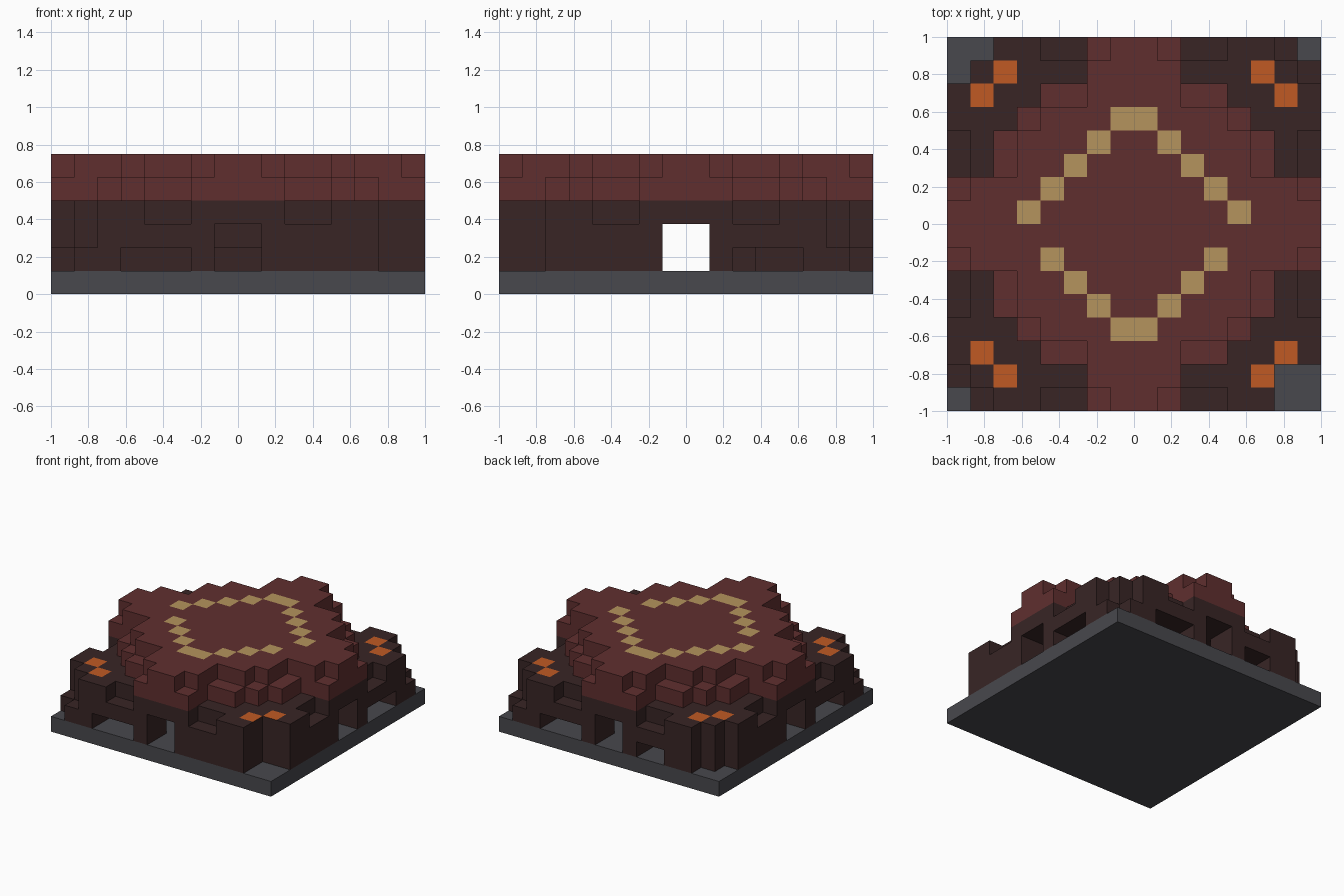
import bpy
import bmesh
import math
from mathutils import Vector

if "Cube" in bpy.data.objects:
    bpy.data.objects.remove(bpy.data.objects["Cube"], do_unlink=True)

CELL = 0.125
HALF = 8  # cells from the centre to each edge


def linear(c):
    c /= 255
    return c / 12.92 if c <= 0.04045 else ((c + 0.055) / 1.055) ** 2.4


def material(name, *rgb):
    mat = bpy.data.materials.new(name)
    mat.use_nodes = True
    color = [linear(c) for c in rgb] + [1.0]
    mat.diffuse_color = color
    bsdf = next(n for n in mat.node_tree.nodes if n.type == 'BSDF_PRINCIPLED')
    bsdf.inputs["Base Color"].default_value = color
    return mat


stone = material("grey stone", 72, 72, 77)
wood = material("dark brown", 56, 37, 37)
red = material("dark red", 96, 47, 47)
gold = material("gold", 181, 148, 93)
orange = material("orange", 192, 90, 36)


def ring(i):
    """Distance of a cell from the centre line, in cells."""
    return i if i >= 0 else -i - 1


def block_part(name, layers, filled, mats, accent=None):
    """Outer skin of every cell passing the rule; accent cells get a second colour on top."""
    span = range(-HALF, HALF)
    cells = {(i, j, k) for i in span for j in span for k in layers if filled(i, j, k)}
    bm = bmesh.new()
    corners = {}

    def vert(p):
        key = tuple(round(c) for c in p)
        if key not in corners:
            corners[key] = bm.verts.new(Vector(key) * CELL)
        return corners[key]

    for cell in sorted(cells):
        for axis in range(3):
            for side in (0, 1):
                n = list(cell)
                n[axis] += 2 * side - 1
                if tuple(n) in cells:
                    continue
                u, v = Vector((0, 0, 0)), Vector((0, 0, 0))
                u[(axis + 1) % 3] = 1
                v[(axis + 2) % 3] = 1
                o = Vector(cell)
                o[axis] += side
                loop = [o, o + u, o + u + v, o + v]
                if not side:
                    loop.reverse()
                face = bm.faces.new([vert(p) for p in loop])
                if accent and axis == 2 and side and accent(*cell):
                    face.material_index = 1
    # Merge flat areas of one colour into larger faces
    bmesh.ops.dissolve_limit(bm, angle_limit=math.radians(1), verts=bm.verts,
                             edges=bm.edges, delimit={'MATERIAL', 'NORMAL'})
    mesh = bpy.data.meshes.new(name)
    bm.to_mesh(mesh)
    bm.free()
    for mat in mats:
        mesh.materials.append(mat)
    obj = bpy.data.objects.new(name, mesh)
    bpy.context.collection.objects.link(obj)
    return obj


# Walls with doors, low windows, notches and four corner towers
def is_window(i, j, a, b):
    if b >= 6 and 2 <= a <= 4:
        return (i < 0) if j < 0 else (i >= 0 or a < 4)
    if a >= 6 and 2 <= b <= 4:
        return (i >= 0) == (j >= 0)
    return False


def is_wall(i, j, k):
    a, b = ring(i), ring(j)
    same = (i >= 0) == (j >= 0)
    low, high = min(a, b), max(a, b)
    if low == 7:
        return False
    if low == 6 and high == 7:
        return same and k == 1
    if low == 6 and i >= 0 and j < 0:
        return False
    if high == 7 and low in (2, 3) and k == 3:
        return False
    if low == 0 and k <= 2:
        return False
    if k == 1 and is_window(i, j, a, b):
        return False
    if k == 3:
        return high >= 5
    return high >= 6 or low == 5


def is_ember(i, j, k):
    return k == 3 and sorted((ring(i), ring(j))) == [5, 6]


# Stepped roof: half width of each row, lower then upper tier
LOWER = (8, 8, 6, 6, 5, 4, 2, 2)
UPPER = (8, 7, 5, 5, 4, 2, 2, 1)


def is_roof(i, j, k):
    return ring(i) < (LOWER if k == 4 else UPPER)[ring(j)]


def is_gold(i, j, k):
    a, b = ring(i), ring(j)
    return k == 5 and a + b == 4 and not (j < 0 and b == 0)


# Low step and screen inside the hall
def is_screen(i, j, k):
    return (j == 1 and ring(i) == 0 and k == 1) or (j == 2 and -5 <= i <= 0)


block_part("base_slab", [0], lambda i, j, k: True, [stone])
block_part("walls_and_towers", [1, 2, 3], is_wall, [wood, orange], is_ember)
block_part("inner_screen", [1, 2], is_screen, [wood])
block_part("stepped_roof", [4, 5], is_roof, [red, gold], is_gold)
